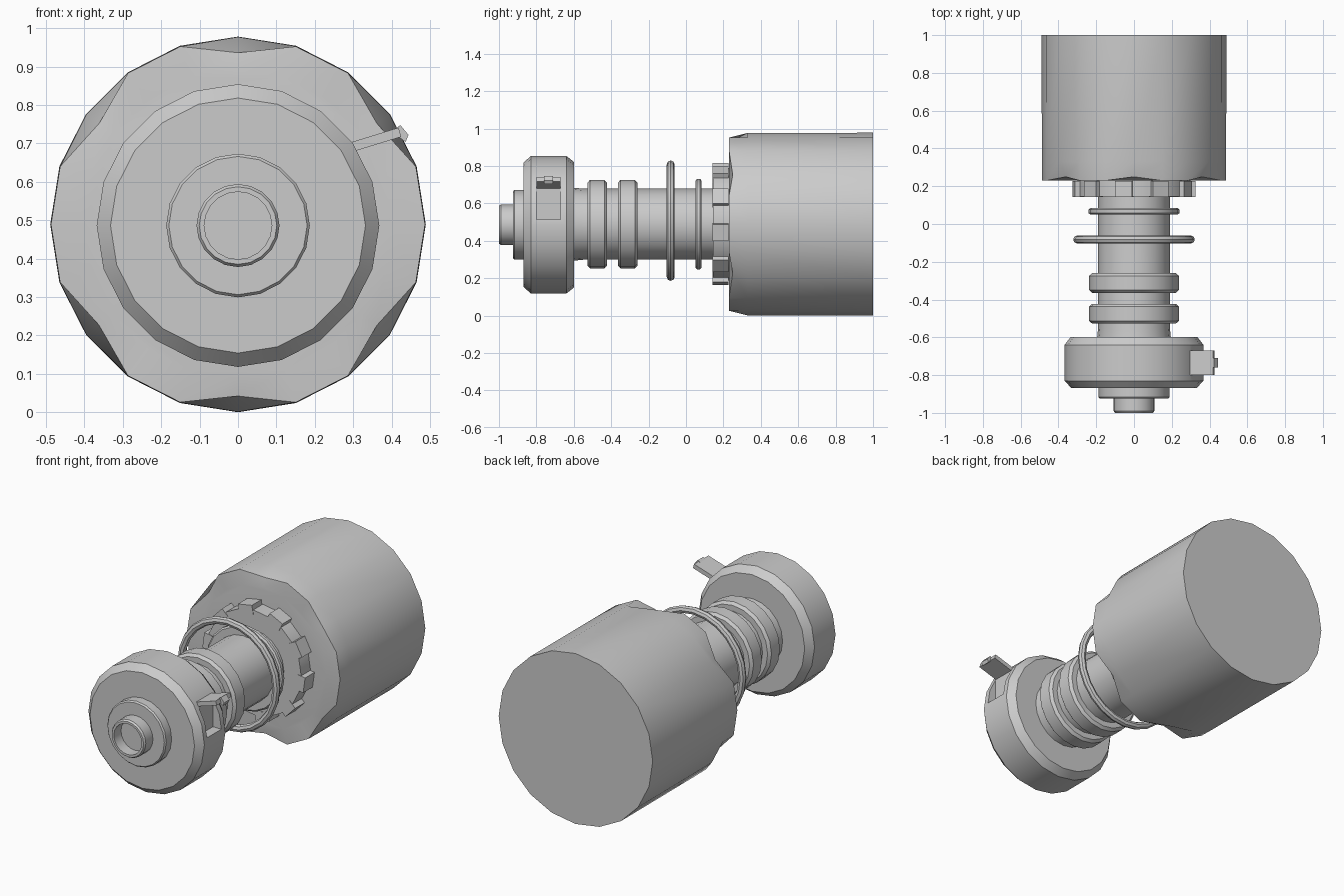
import bpy, bmesh, math
from mathutils import Matrix

if "Cube" in bpy.data.objects:
    bpy.data.objects.remove(bpy.data.objects["Cube"])

CZ = 0.489   # height of the long axis


def finish(name, bm, smooth=True):
    bmesh.ops.recalc_face_normals(bm, faces=bm.faces[:])
    me = bpy.data.meshes.new(name)
    bm.to_mesh(me)
    bm.free()
    ob = bpy.data.objects.new(name, me)
    bpy.context.collection.objects.link(ob)
    if smooth:
        bpy.ops.object.select_all(action='DESELECT')
        ob.select_set(True)
        bpy.context.view_layer.objects.active = ob
        bpy.ops.object.shade_smooth_by_angle(angle=math.radians(30))
    return ob


def lathe(name, profile, n=20, cz=CZ, tweak=None):
    """Turn (y, radius) points about the long axis, capping both ends."""
    bm = bmesh.new()
    rings = []
    for k, (y, r) in enumerate(profile):
        ring = []
        for i in range(n):
            yy, rr = tweak(k, i, y, r) if tweak else (y, r)
            a = 2 * math.pi * i / n
            ring.append(bm.verts.new((rr * math.sin(a), yy, cz + rr * math.cos(a))))
        rings.append(ring)
    for a, b in zip(rings, rings[1:]):
        for i in range(n):
            j = (i + 1) % n
            bm.faces.new((a[i], a[j], b[j], b[i]))
    bm.faces.new(rings[0])
    bm.faces.new(rings[-1])
    return finish(name, bm)


def torus(name, y, major, minor, cz, n=24, m=8):
    bm = bmesh.new()
    v = [[bm.verts.new(((major + minor * math.cos(q)) * math.sin(p),
                        y + minor * math.sin(q),
                        cz + (major + minor * math.cos(q)) * math.cos(p)))
          for q in (2 * math.pi * j / m for j in range(m))]
         for p in (2 * math.pi * i / n for i in range(n))]
    for i in range(n):
        for j in range(m):
            k, l = (i + 1) % n, (j + 1) % m
            bm.faces.new((v[i][j], v[k][j], v[k][l], v[i][l]))
    return finish(name, bm)


def prism(name, outline, y0, y1):
    """Extrude an (x, z) outline along y."""
    bm = bmesh.new()
    f = bm.faces.new([bm.verts.new((x, y0, z)) for x, z in outline])
    g = bmesh.ops.extrude_face_region(bm, geom=[f])
    vs = [e for e in g['geom'] if isinstance(e, bmesh.types.BMVert)]
    bmesh.ops.translate(bm, verts=vs, vec=(0, y1 - y0, 0))
    return finish(name, bm, smooth=False)


# Large rear housing, front rim notched at six points
def notch(k, i, y, r):
    if k == 1 and i in (0, 3, 7, 10, 13, 17):
        return y + 0.02, 0.447
    return y, r


lathe("rear_housing", [(0.23, 0.40), (0.23, 0.487), (0.33, 0.488), (1.0, 0.489)],
      tweak=notch)

# Toothed collar in front of the housing
lathe("collar", [(0.145, 0.30), (0.24, 0.30)])
bm = bmesh.new()
for k in range(10):
    a = math.radians(26 + 36 * k)
    mat = (Matrix.Translation((0, 0.185, CZ)) @ Matrix.Rotation(a, 4, 'Y')
           @ Matrix.Translation((0, 0, 0.298)) @ Matrix.Diagonal((0.09, 0.085, 0.05, 1)))
    bmesh.ops.create_cube(bm, size=1, matrix=mat)
finish("collar_teeth", bm, smooth=False)

# Central shaft and its bands
lathe("shaft", [(-0.62, 0.197), (-0.55, 0.19), (0.16, 0.19)])
for nm, y in (("rear_band", -0.312), ("front_band", -0.475)):
    lathe(nm, [(y - 0.052, 0.18), (y - 0.052, 0.222), (y - 0.038, 0.237),
               (y + 0.038, 0.237), (y + 0.052, 0.222), (y + 0.052, 0.18)])
lathe("thin_ring", [(0.05, 0.18), (0.05, 0.232), (0.058, 0.241), (0.076, 0.241),
                    (0.084, 0.232), (0.084, 0.18)])
torus("loose_ring", -0.082, 0.301, 0.021, CZ + 0.019)

# Front cap with a recess under the latch
cap = lathe("front_cap", [(-0.868, 0.332), (-0.83, 0.368), (-0.64, 0.368), (-0.598, 0.335)],
            cz=CZ - 0.003)
cutter = prism("recess_cutter", [(0.31, 0.515), (0.5, 0.515), (0.5, 0.69), (0.31, 0.69)],
               -0.80, -0.67)
cutter.hide_render = True
cutter.hide_set(True)
mod = cap.modifiers.new("recess", 'BOOLEAN')
mod.operation = 'DIFFERENCE'
mod.solver = 'EXACT'
mod.object = cutter

# Raised latch flap and its hooked tip
prism("latch_flap", [(0.295, 0.703), (0.305, 0.68), (0.425, 0.717), (0.418, 0.741)],
      -0.80, -0.67)
prism("latch_tip", [(0.405, 0.736), (0.423, 0.747), (0.444, 0.722), (0.436, 0.703),
                    (0.42, 0.716)], -0.76, -0.71)

# Stepped nose ending in a hollow tube
lathe("nose_step", [(-0.925, 0.18), (-0.917, 0.187), (-0.86, 0.187)], cz=CZ - 0.003)
lathe("nose_tube", [(-0.92, 0.108), (-0.99, 0.108), (-1.0, 0.101), (-1.0, 0.088),
                    (-0.935, 0.088)], cz=CZ - 0.003)
